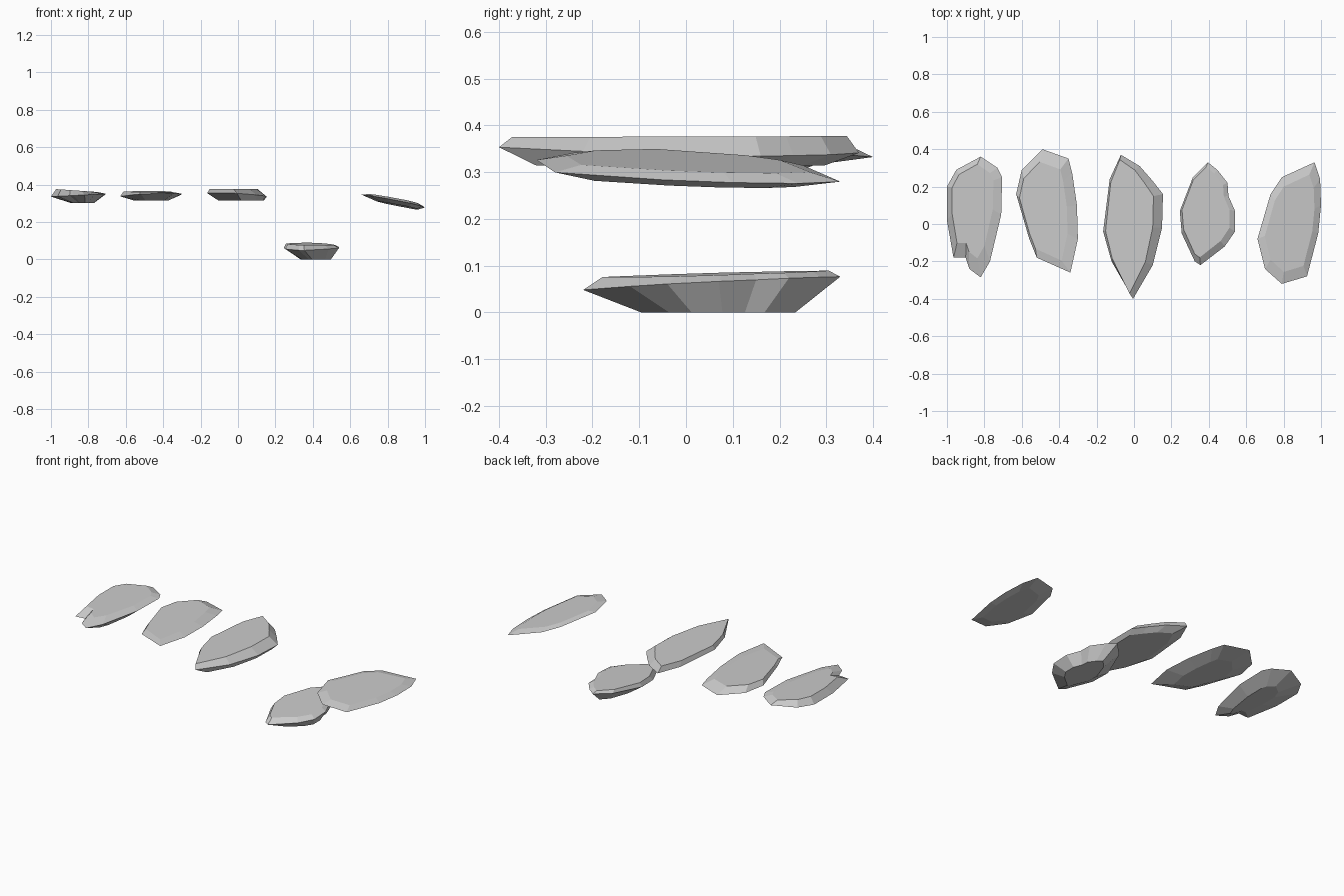
import bpy, bmesh


def stone(name, outline, centre, rim, top, bottom):
    """Flat chipped stone: widest at the rim, with inset plates above and below.
    rim: (z, slope_x, slope_y); plates: (scale_x, scale_y, shift_x, shift_y, z, slope_x, slope_y)."""
    cx, cy = centre
    bm = bmesh.new()

    def ring(sx, sy, ox, oy, z, gx, gy):
        loop = []
        for x, y in outline:
            dx, dy = (x - cx) * sx + ox, (y - cy) * sy + oy
            loop.append(bm.verts.new((cx + dx, cy + dy, z + gx * dx + gy * dy)))
        return loop

    rings = [ring(*bottom), ring(1, 1, 0, 0, *rim), ring(*top)]
    n = len(outline)
    for a, b in zip(rings, rings[1:]):
        for i in range(n):
            j = (i + 1) % n
            bm.faces.new((a[i], a[j], b[j], b[i]))
    bm.faces.new(rings[0])
    bm.faces.new(rings[2])
    bmesh.ops.recalc_face_normals(bm, faces=bm.faces)
    mesh = bpy.data.meshes.new(name)
    bm.to_mesh(mesh)
    bm.free()
    bpy.context.collection.objects.link(bpy.data.objects.new(name, mesh))


# Notched stone at the far left
stone("notched_stone",
      [(-.82, .36), (-.73, .30), (-.705, .25), (-.71, .05), (-.77, -.2), (-.82, -.285),
       (-.88, -.24), (-.9, -.18), (-.965, -.18), (-1, .02), (-1, .2), (-.95, .29)],
      (-.85, .04), (.343, .05, 0),
      (.75, .78, -.01, .03, .367, -.07, 0), (.4, .6, .02, 0, .300, 0, 0))

# Broad flat stone
stone("broad_stone",
      [(-.49, .4), (-.35, .35), (-.33, .27), (-.305, .1), (-.3, -.08), (-.34, -.26),
       (-.52, -.18), (-.56, -.08), (-.63, .16), (-.6, .29)],
      (-.46, .06), (.343, .02, -.03),
      (.78, .8, -.02, 0, .362, 0, .01), (.55, .6, 0, 0, .314, 0, 0))

# Pointed stone in the middle
stone("pointed_stone",
      [(-.07, .37), (.03, .31), (.1, .23), (.155, .16), (.15, -.02), (.1, -.22),
       (-.005, -.4), (-.12, -.2), (-.165, -.04), (-.13, .24)],
      (0, 0), (.345, -.05, -.02),
      (.8, .93, -.02, 0, .376, 0, .003), (.75, .8, .02, 0, .314, 0, 0))

# Small low stone resting on the ground
stone("low_stone",
      [(.395, .33), (.445, .29), (.5, .22), (.505, .15), (.54, .07), (.54, -.04),
       (.485, -.12), (.355, -.22), (.325, -.2), (.255, -.05), (.245, .07), (.315, .25)],
      (.4, .04), (.062, .02, .05),
      (.86, .88, -.01, .01, .081, -.02, .03), (.55, .6, .02, .02, 0, 0, 0))

# Tilted stone at the far right
stone("tilted_stone",
      [(.965, .33), (.995, .24), (1, .1), (.985, -.05), (.925, -.28), (.79, -.32),
       (.7, -.24), (.66, -.08), (.73, .16), (.79, .25)],
      (.84, 0), (.310, -.19, -.02),
      (.78, .8, 0, 0, .323, -.18, -.02), (.65, .7, .02, 0, .291, -.18, -.02))
